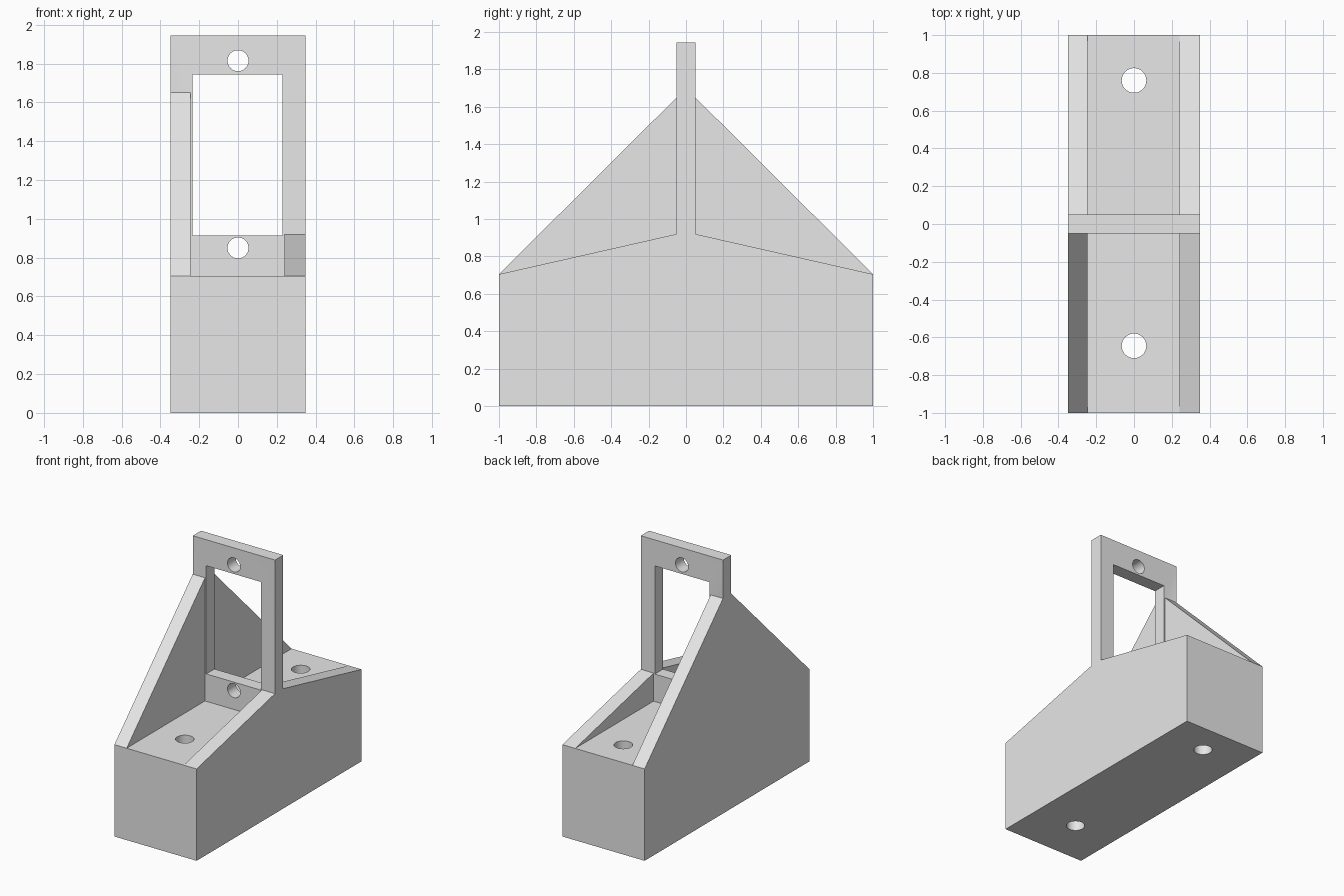
import bpy
import bmesh
import math
from mathutils import Matrix

old = bpy.data.objects.get("Cube")
if old:
    bpy.data.objects.remove(old, do_unlink=True)

HALF = 0.349          # half width of the block
FLOOR = 0.705         # height of the flat mounting floor
PLATE = 0.05          # half thickness of the upright plate
IN_L, IN_R = -0.245, 0.24   # inner faces of the tall and low walls

grey = bpy.data.materials.new("plain grey")
grey.use_nodes = True
grey.diffuse_color = (0.8, 0.8, 0.8, 1)
grey.node_tree.nodes["Principled BSDF"].inputs["Base Color"].default_value = (0.8, 0.8, 0.8, 1)


def make_object(name, bm):
    bmesh.ops.recalc_face_normals(bm, faces=bm.faces)
    mesh = bpy.data.meshes.new(name)
    bm.to_mesh(mesh)
    bm.free()
    obj = bpy.data.objects.new(name, mesh)
    bpy.context.collection.objects.link(obj)
    mesh.materials.append(grey)
    return obj


def slab(name, profile, x0, x1):
    """Extrude a side profile of (y, z) points from x0 to x1."""
    bm = bmesh.new()
    face = bm.faces.new([bm.verts.new((x0, y, z)) for y, z in profile])
    grown = bmesh.ops.extrude_face_region(bm, geom=[face])["geom"]
    verts = [v for v in grown if isinstance(v, bmesh.types.BMVert)]
    bmesh.ops.translate(bm, verts=verts, vec=(x1 - x0, 0, 0))
    return make_object(name, bm)


def box(name, x0, x1, y0, y1, z0, z1):
    return slab(name, [(y0, z0), (y1, z0), (y1, z1), (y0, z1)], x0, x1)


def drill(name, radius, matrix):
    bm = bmesh.new()
    bmesh.ops.create_cone(bm, cap_ends=True, segments=48, radius1=radius,
                          radius2=radius, depth=3, matrix=matrix)
    return make_object(name, bm)


def combine(obj, tool, operation):
    tool.hide_render = True
    mod = obj.modifiers.new(tool.name, 'BOOLEAN')
    mod.operation, mod.solver, mod.object = operation, 'EXACT', tool
    bpy.context.view_layer.objects.active = obj
    bpy.ops.object.modifier_apply(modifier=mod.name)
    bpy.data.objects.remove(tool, do_unlink=True)


def wall(name, peak, x0, x1):
    """Side wall sloping from both block ends up to the plate."""
    profile = [(-1, 0), (1, 0), (1, FLOOR), (PLATE, peak), (-PLATE, peak), (-1, FLOOR)]
    return slab(name, profile, x0, x1)


# Block, side walls and upright plate
body = box("mounting_bracket", -HALF, HALF, -1, 1, 0, FLOOR)
combine(body, wall("tall_wall", 1.65, -HALF, IN_L), 'UNION')
combine(body, wall("low_wall", 0.92, IN_R, HALF), 'UNION')
combine(body, box("upright_plate", -HALF, HALF, -PLATE, PLATE, 0.3, 1.945), 'UNION')

# Window through the plate
combine(body, box("window_cutter", -0.235, 0.23, -0.4, 0.4, 0.915, 1.745), 'DIFFERENCE')

# Merge flat areas and soften the outer edges of the plate and window
bm = bmesh.new()
bm.from_mesh(body.data)
bmesh.ops.remove_doubles(bm, verts=bm.verts, dist=0.0005)
bmesh.ops.dissolve_limit(bm, angle_limit=math.radians(0.5), verts=bm.verts, edges=bm.edges)
soft = [e for e in bm.edges if e.is_manifold and e.is_convex
        and e.calc_face_angle(0) > 0.3 and all(abs(v.co.y) < 0.1 for v in e.verts)]
bmesh.ops.bevel(bm, geom=soft, offset=0.009, segments=3, profile=0.5,
                affect='EDGES', clamp_overlap=True)
bm.to_mesh(body.data)
bm.free()

# Vertical screw holes through the block
for y in (-0.645, 0.76):
    combine(body, drill("floor_hole", 0.065, Matrix.Translation((0, y, 0.6))), 'DIFFERENCE')

# Horizontal screw holes through the plate
for z in (0.85, 1.815):
    turn = Matrix.Translation((0, 0, z)) @ Matrix.Rotation(math.pi / 2, 4, 'X')
    combine(body, drill("plate_hole", 0.054, turn), 'DIFFERENCE')

# Smooth round surfaces while keeping the edges crisp
bpy.ops.object.select_all(action='DESELECT')
body.select_set(True)
bpy.context.view_layer.objects.active = body
bpy.ops.object.shade_smooth_by_angle(angle=math.radians(25))
